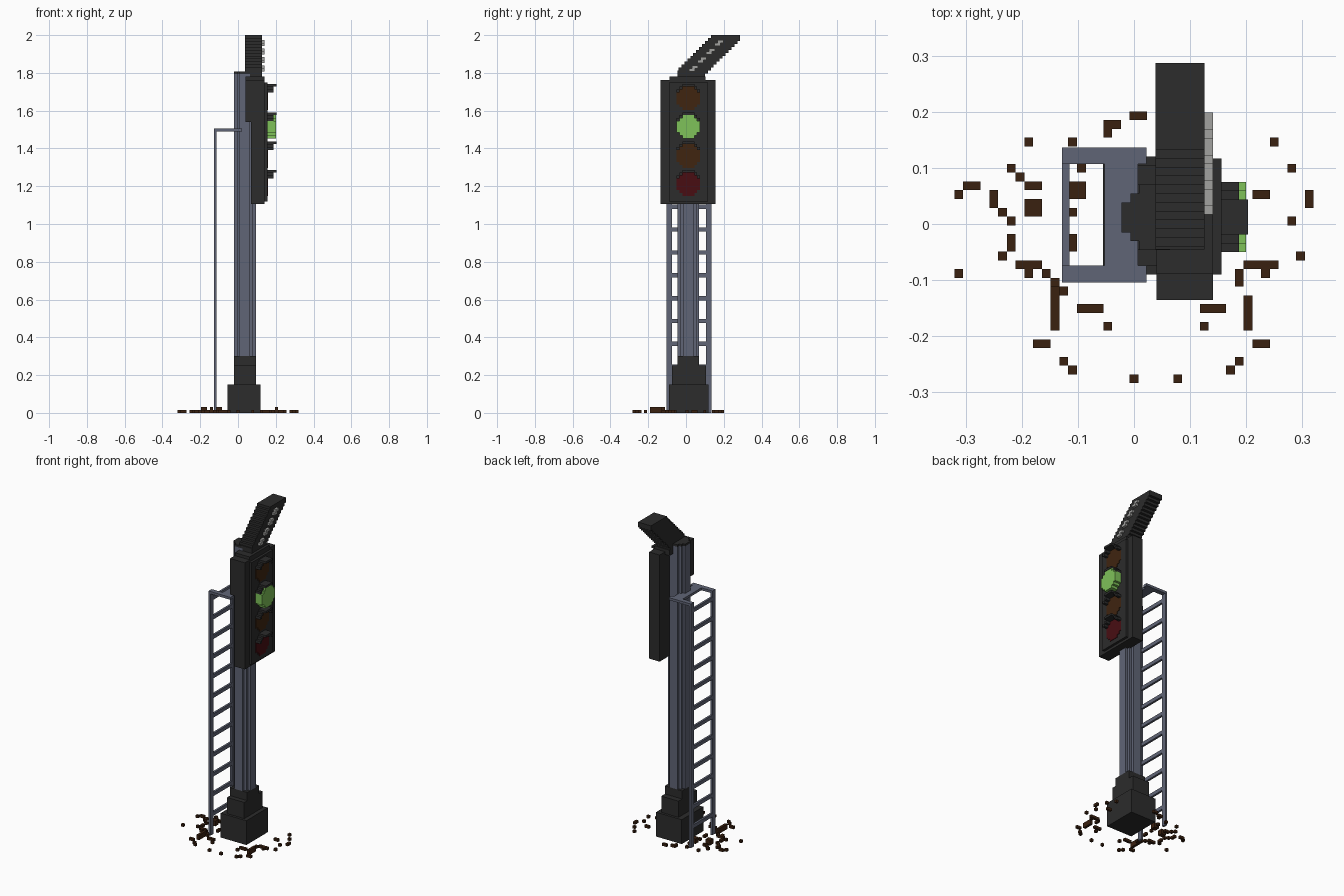
import bpy, bmesh
from mathutils import Matrix, Vector

cube = bpy.data.objects.get("Cube")
if cube:
    bpy.data.objects.remove(cube)

V = 1 / 64          # block size
CY = 0.0125         # centre line of the signal in y


def material(name, r, g, b):
    m = bpy.data.materials.new(name)
    m.use_nodes = True
    m.diffuse_color = (r, g, b, 1)
    shader = m.node_tree.nodes["Principled BSDF"]
    shader.inputs["Base Color"].default_value = (r, g, b, 1)
    shader.inputs["Roughness"].default_value = 0.9
    return m


DARK = material("charcoal", .025, .025, .025)
STEEL = material("slate steel", .117, .13, .18)
GREEN = material("lit green", .21, .54, .1)
AMBER = material("unlit amber", .05, .018, .005)
RED = material("unlit red", .065, .004, .006)
EARTH = material("brown gravel", .042, .015, .005)
GREY = material("pale grey", .36, .36, .35)


def build(name, mat, boxes):
    """One object from boxes given as (x0, x1, y0, y1, z0, z1)."""
    bm = bmesh.new()
    for x0, x1, y0, y1, z0, z1 in boxes:
        centre = Vector((x0 + x1, y0 + y1, z0 + z1)) / 2
        size = Matrix.Diagonal((x1 - x0, y1 - y0, z1 - z0, 1))
        bmesh.ops.create_cube(bm, size=1, matrix=Matrix.Translation(centre) @ size)
    mesh = bpy.data.meshes.new(name)
    bm.to_mesh(mesh)
    bm.free()
    mesh.materials.append(mat)
    ob = bpy.data.objects.new(name, mesh)
    bpy.context.collection.objects.link(ob)
    return ob


def disc(x0, x1, y, z):
    """Stepped round disc facing +x: bands of shrinking width."""
    boxes = []
    for half_w, half_h in ((4, 2), (3, 3), (2, 4)):
        boxes.append((x0, x1, y - half_w * V, y + half_w * V, z - half_h * V, z + half_h * V))
    return boxes


# Stepped foot
build("foot", DARK, [
    (-.055, .12, -.09, .12, 0, .15),
    (-.022, .095, -.075, .105, .15, .25),
    (-.022, .095, -.046, .07, .25, .3),
])


# Post with notched corners and a thin cap
def post_section(z0, z1):
    return [(-.022 + a, .095 - a, -.046 + b, .07 - b, z0, z1)
            for a, b in ((0, 2 * V), (V, V), (2 * V, 0))]


build("post", STEEL, post_section(.3, 1.795))
build("post_cap", DARK, post_section(1.795, 1.808))

# Ladder: two rails and evenly spaced rungs
RAILS = ((-.104, -.074), (.107, .136))
build("ladder_rails", STEEL, [(-.128, -.115, a, b, 0, 1.505) for a, b in RAILS])
build("ladder_rungs", STEEL,
      [(-.128, -.115, -.074, .107, .112 + k * .121, .135 + k * .121) for k in range(12)])

# Bracket tying the ladder to the post
build("ladder_bracket", STEEL,
      [(-.115, .022, a, b, 1.49, 1.505) for a, b in RAILS]
      + [(-.053, .007, -.074, .107, 1.49, 1.505)])

# Signal housing with raised front panel and rear box
build("signal_housing", DARK, [
    (.07, .141, -.135, .157, 1.105, 1.762),
    (.04, .141, -.088, .104, 1.745, 1.78),
])
build("front_panel", DARK, [(.141, .156, -.09, .117, 1.12, 1.75)])
build("rear_box", DARK, [(.04, .07, -.135, -.046, 1.54, 1.762)])

# Lamps, each under a stepped hood
LAMPS = (("top", 1.665, AMBER), ("green", 1.515, GREEN),
         ("lower", 1.36, AMBER), ("bottom", 1.21, RED))
hoods = []
for label, z, mat in LAMPS:
    front = .2 if mat is GREEN else .159
    build(label + "_lamp", mat, disc(.15, front, CY, z))
    top = z + 4 * V
    hoods.append((.15, .203, CY - 2 * V, CY + 2 * V, top, top + .013))
    for side in (-1, 1):
        for inner, outer, drop in ((2, 3, 1), (3, 4, 2)):
            ys = sorted((CY + side * inner * V, CY + side * outer * V))
            hoods.append((.15, .187, *ys, top - drop * V, top - drop * V + V))
build("lamp_hoods", DARK, hoods)

# Slanted arm: stacked slabs, each shifted one step
steps = 14
slabs = []
for i in range(steps):
    z0 = 2 - (steps - i) * V
    y0 = max(-.045, .132 - (steps - 1 - i) * V)
    y1 = min(.287, .1 + i * V)
    slabs.append((.038, .126, y0, y1, z0, z0 + V))
build("slanted_arm", DARK, slabs)

# Pale route lamps along the arm
spots = []
for k in range(4):
    y, z = .04 + k * .045, 1.823 + k * .045
    spots += [(.12, .141, y - 1.5 * V, y + .5 * V, z - V, z),
              (.12, .141, y - .5 * V, y + 1.5 * V, z, z + V)]
build("route_lamps", GREY, spots)

# Gravel: clumps as (column, row, width, depth) in blocks
SINGLES = ((-20, 3), (-14, 6), (-13, 5), (-12, 9), (-15, 1), (-14, 0), (-15, -4),
           (-12, -6), (-10, -6), (-20, -6), (-9, -7), (-3, 10), (-7, 9), (-6, 6),
           (-7, 1), (-8, -8), (-3, -12), (-8, -16), (-7, -17), (0, -18), (5, -18),
           (8, -12), (12, -16), (11, -17), (19, -4), (18, 0), (18, 6), (16, 9),
           (15, -6), (13, -5))
CLUMPS = ((-19, 4, 2, 1), (-16, 2, 1, 2), (-12, 1, 2, 2), (-12, 4, 2, 1),
          (-14, -3, 1, 2), (-13, -5, 3, 1), (-3, 11, 2, 1), (0, 12, 2, 1),
          (-7, 3, 2, 2), (-7, -3, 1, 2), (-9, -12, 1, 5), (-6, -10, 3, 1),
          (-11, -14, 2, 1), (8, -10, 3, 1), (14, -14, 2, 1), (13, -12, 1, 4),
          (12, -7, 1, 2), (14, -5, 3, 1), (20, 2, 1, 2), (14, 3, 2, 1))
gravel = []
for i, j, w, d in [(*s, 1, 1) for s in SINGLES] + list(CLUMPS):
    x, y = (i - .5) * V, (j - .15) * V
    # long clumps close to the foot are heaped higher
    h = 2 if w * d > 3 else 1
    gravel.append((x, x + w * V, y, y + d * V, 0, h * V))
build("gravel", EARTH, gravel)
